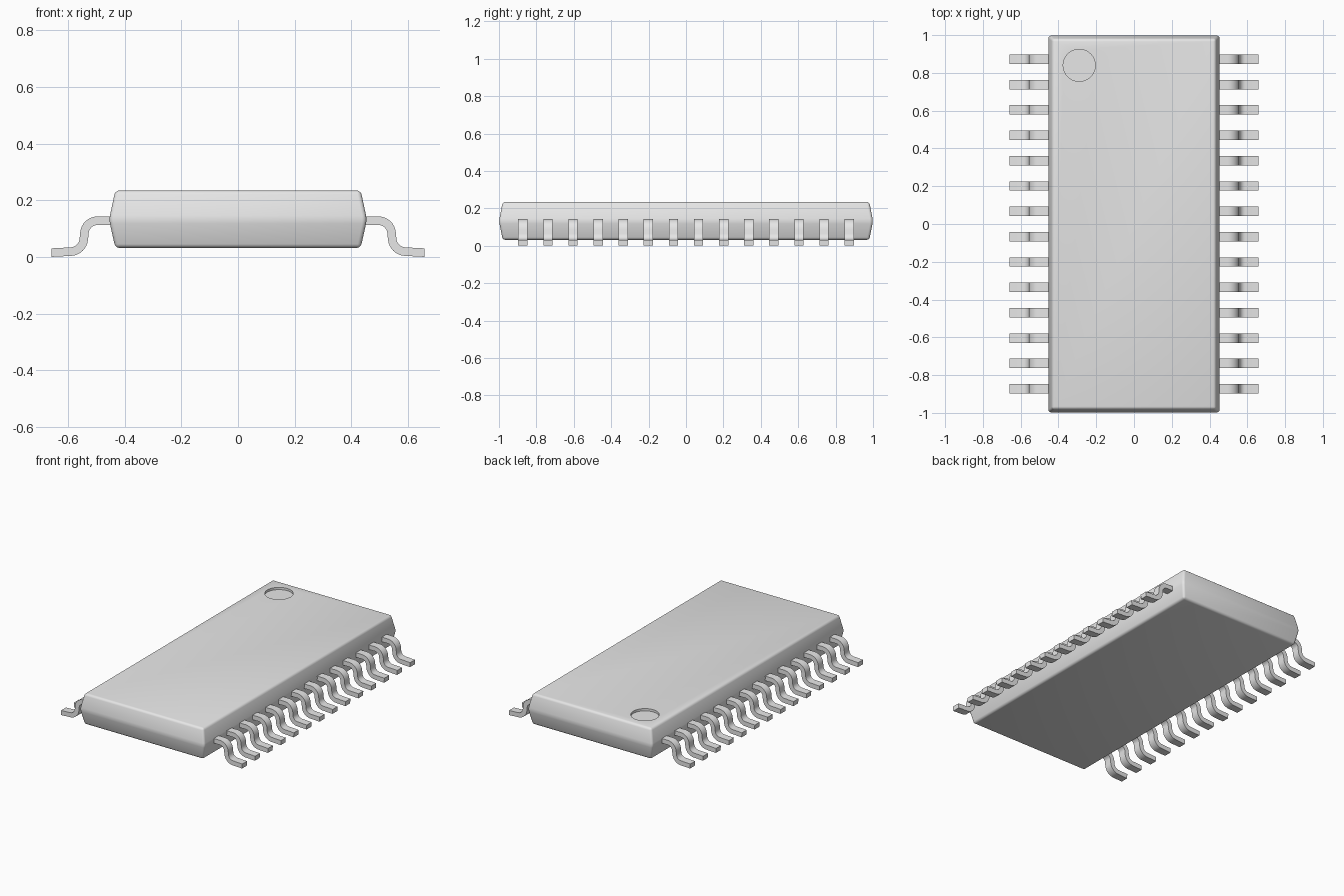
import bpy, bmesh, math
from mathutils import Vector

cube = bpy.data.objects.get("Cube")
if cube:
    bpy.data.objects.remove(cube, do_unlink=True)

grey = bpy.data.materials.new("plain_grey")
grey.use_nodes = True
grey.diffuse_color = (0.8, 0.8, 0.8, 1)
grey.node_tree.nodes["Principled BSDF"].inputs["Base Color"].default_value = (0.8, 0.8, 0.8, 1)


def make_object(name, bm):
    bmesh.ops.recalc_face_normals(bm, faces=bm.faces)
    mesh = bpy.data.meshes.new(name)
    bm.to_mesh(mesh)
    bm.free()
    mesh.materials.append(grey)
    obj = bpy.data.objects.new(name, mesh)
    bpy.context.collection.objects.link(obj)
    return obj


def activate(obj):
    bpy.ops.object.select_all(action='DESELECT')
    obj.select_set(True)
    bpy.context.view_layer.objects.active = obj


# Package body: three stacked rectangles, widest at the parting line
bm = bmesh.new()
rings = []
for hx, hy, z in ((0.433, 0.98, 0.032), (0.455, 1.0, 0.132), (0.433, 0.98, 0.235)):
    rings.append([bm.verts.new((sx * hx, sy * hy, z))
                  for sx, sy in ((-1, -1), (1, -1), (1, 1), (-1, 1))])
for low, high in zip(rings, rings[1:]):
    for i in range(4):
        j = (i + 1) % 4
        bm.faces.new((low[i], low[j], high[j], high[i]))
bm.faces.new(rings[0][::-1])
bm.faces.new(rings[-1])
bmesh.ops.bevel(bm, geom=list(bm.edges), offset=0.014, segments=3,
                profile=0.5, affect='EDGES', clamp_overlap=True)
body = make_object("package_body", bm)

# Round index dimple sunk into the top
bm = bmesh.new()
bmesh.ops.create_cone(bm, cap_ends=True, segments=48, radius1=0.085,
                      radius2=0.085, depth=0.1)
bmesh.ops.translate(bm, verts=bm.verts, vec=(-0.29, 0.84, 0.27))
cutter = make_object("dimple_cutter", bm)
cutter.hide_render = True
cut = body.modifiers.new("dimple", 'BOOLEAN')
cut.operation = 'DIFFERENCE'
cut.solver = 'EXACT'
cut.object = cutter
activate(body)
bpy.ops.object.modifier_apply(modifier=cut.name)
bpy.data.objects.remove(cutter, do_unlink=True)
bpy.ops.object.shade_smooth_by_angle(angle=math.radians(30))


# Gull-wing lead: centreline of two opposing bends
def arc(cx, cz, r, start, end, steps=8):
    angles = [math.radians(start + (end - start) * i / steps) for i in range(steps + 1)]
    return [Vector((cx + r * math.cos(a), cz + r * math.sin(a))) for a in angles]


path = ([Vector((0.43, 0.128))] + arc(0.496, 0.082, 0.046, 90, 5)
        + arc(0.592, 0.067, 0.048, 185, 266) + [Vector((0.658, 0.0155))])


def add_lead(bm, side, y, width=0.05, thick=0.03):
    rows = []
    for i, p in enumerate(path):
        t = (path[min(i + 1, len(path) - 1)] - path[max(i - 1, 0)]).normalized()
        n = Vector((-t.y, t.x)) * thick / 2
        rows.append([bm.verts.new((side * q.x, y + dy, q.y))
                     for q, dy in ((p + n, -width / 2), (p + n, width / 2),
                                   (p - n, width / 2), (p - n, -width / 2))])
    for a, b in zip(rows, rows[1:]):
        for k in range(4):
            m = (k + 1) % 4
            bm.faces.new((a[k], a[m], b[m], b[k]))
    bm.faces.new(rows[0])
    bm.faces.new(rows[-1][::-1])


# Fourteen leads along each long side
for name, side in (("left_leads", 1), ("right_leads", -1)):
    bm = bmesh.new()
    for i in range(14):
        add_lead(bm, side, (i - 6.5) * 0.1342)
    leads = make_object(name, bm)
    activate(leads)
    bpy.ops.object.shade_smooth_by_angle(angle=math.radians(30))
